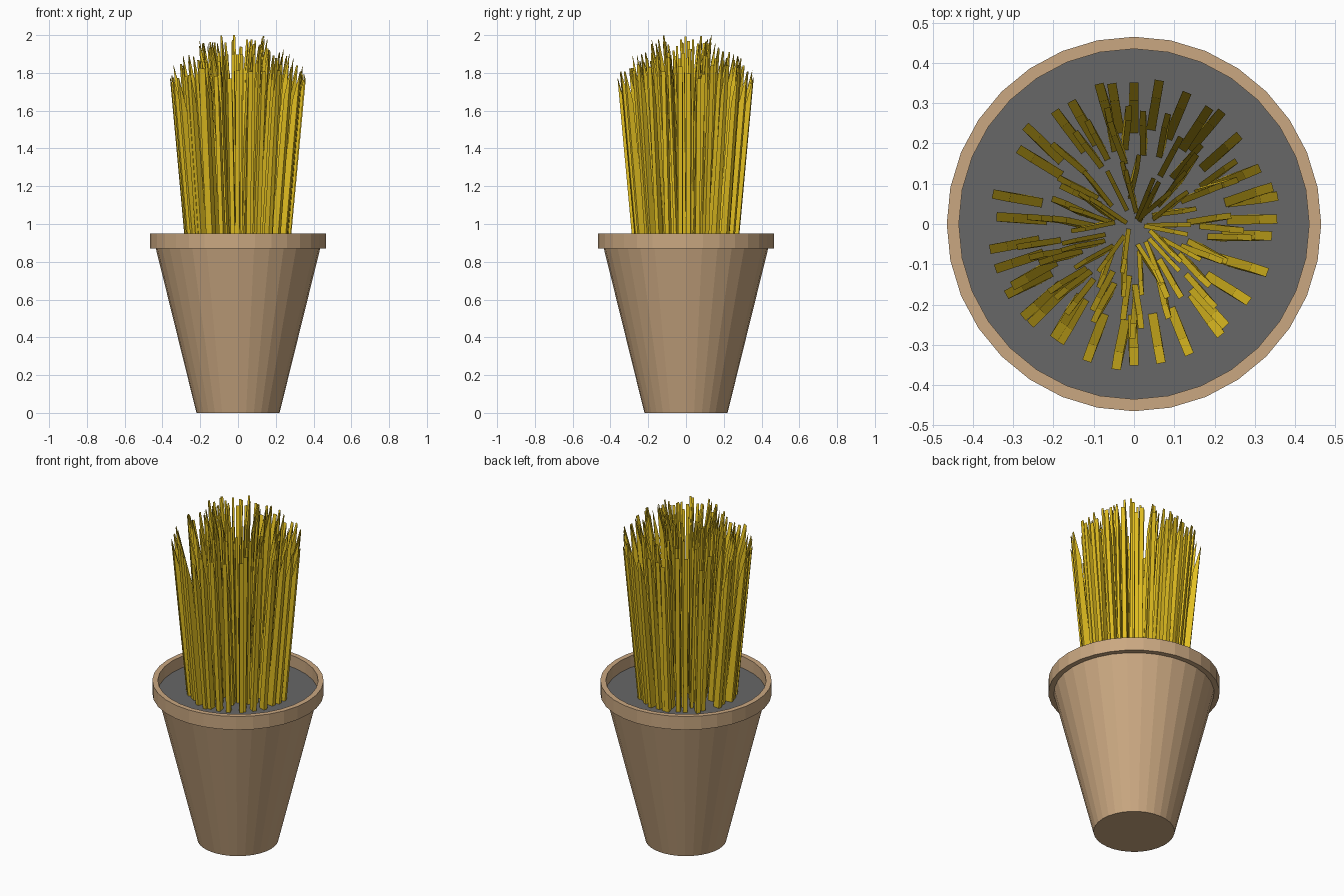
import bpy, bmesh, math, random

if "Cube" in bpy.data.objects:
    bpy.data.objects.remove(bpy.data.objects["Cube"])

random.seed(11)
SIDES = 32
SOIL_Z = 0.88


def material(name, rgb):
    m = bpy.data.materials.new(name)
    m.diffuse_color = (*rgb, 1)
    m.use_nodes = True
    m.node_tree.nodes["Principled BSDF"].inputs["Base Color"].default_value = m.diffuse_color
    return m


def finish(name, bm, mat):
    bmesh.ops.recalc_face_normals(bm, faces=bm.faces)
    me = bpy.data.meshes.new(name)
    bm.to_mesh(me)
    bm.free()
    me.materials.append(mat)
    ob = bpy.data.objects.new(name, me)
    bpy.context.collection.objects.link(ob)
    return ob


def lathe(name, profile, mat):
    """Revolve (radius, z) points; both ends are closed with flat caps."""
    bm = bmesh.new()
    rings = []
    for r, z in profile:
        rings.append([bm.verts.new((r * math.cos(i * math.tau / SIDES),
                                    r * math.sin(i * math.tau / SIDES), z))
                      for i in range(SIDES)])
    for a, b in zip(rings, rings[1:]):
        for i in range(SIDES):
            j = (i + 1) % SIDES
            bm.faces.new((a[i], a[j], b[j], b[i]))
    bm.faces.new(rings[0])
    bm.faces.new(rings[-1])
    return finish(name, bm, mat)


def add_blade(bm, angle, r_base, r_tip, z_tip, width, depth, skew=0):
    """Blade leaning outward, with its inner face cut to a pointed top edge."""
    c, s = math.cos(angle), math.sin(angle)
    z_knee = z_tip - 0.16
    k = (z_knee - SOIL_Z) / (z_tip - SOIL_Z)
    r_knee = r_base + depth + (r_tip - r_base - depth) * k
    # side outline as (radius, z): inner base, inner knee, tip, outer base
    outline = [(r_base, SOIL_Z), (r_knee - depth * 0.7, z_knee),
               (r_tip, z_tip), (r_base + depth, SOIL_Z)]
    sides = []
    for t in (-width / 2, width / 2):
        row = []
        for r, z in outline:
            u = t + skew * (z_tip - z) / (z_tip - SOIL_Z)
            row.append(bm.verts.new((r * c - u * s, r * s + u * c, z)))
        bm.faces.new(row)
        sides.append(row)
    a, b = sides
    for i in range(4):
        j = (i + 1) % 4
        bm.faces.new((a[i], a[j], b[j], b[i]))


clay = material("clay", (0.59, 0.39, 0.22))
soil_grey = material("soil_grey", (0.135, 0.135, 0.135))
straw = material("straw", (0.76, 0.52, 0.015))

# Tapered pot with overhanging rim; its inside wall ends at the soil
lathe("pot", [(0.22, 0), (0.435, 0.87), (0.465, 0.87), (0.465, 0.95),
              (0.435, 0.95), (0.435, SOIL_Z - 0.005)], clay)

# Soil surface
lathe("soil", [(0.434, SOIL_Z - 0.004), (0.435, SOIL_Z)], soil_grey)

# Outer ring of broad blades
bm = bmesh.new()
outer_angles = [90, 80, 68, 57, 52, 40, 24, 15, 11, 2, 355, 340, 326, 312, 308,
                293, 281, 270, 263, 251, 238, 235, 224, 220, 209, 207, 198, 190,
                177, 168, 147, 138, 125, 117, 104, 99]
for a in outer_angles:
    r = random.uniform(0.34, 0.364)
    add_blade(bm, math.radians(a), r - 0.125, r, 1.77 + (0.364 - r) * 3.2,
              0.023, 0.042, random.uniform(-0.008, 0.008))
finish("outer_blades", bm, straw)

# Middle and inner rings of finer blades, tallest towards the centre
for name, count, tips, width in (("middle_blades", 40, (0.20, 0.30), 0.015),
                                 ("inner_blades", 30, (0.12, 0.20), 0.011)):
    bm = bmesh.new()
    for i in range(count):
        a = (i + random.uniform(-0.6, 0.6)) * math.tau / count
        r = random.uniform(*tips)
        z = 2.04 - 1.7 * r * r - random.uniform(0, 0.06)
        if name == "inner_blades" and i == 8:
            z = 2.0
        add_blade(bm, a, r - 0.11, r, min(z, 2.0), width, 0.035,
                  random.uniform(-0.015, 0.015))
    finish(name, bm, straw)
